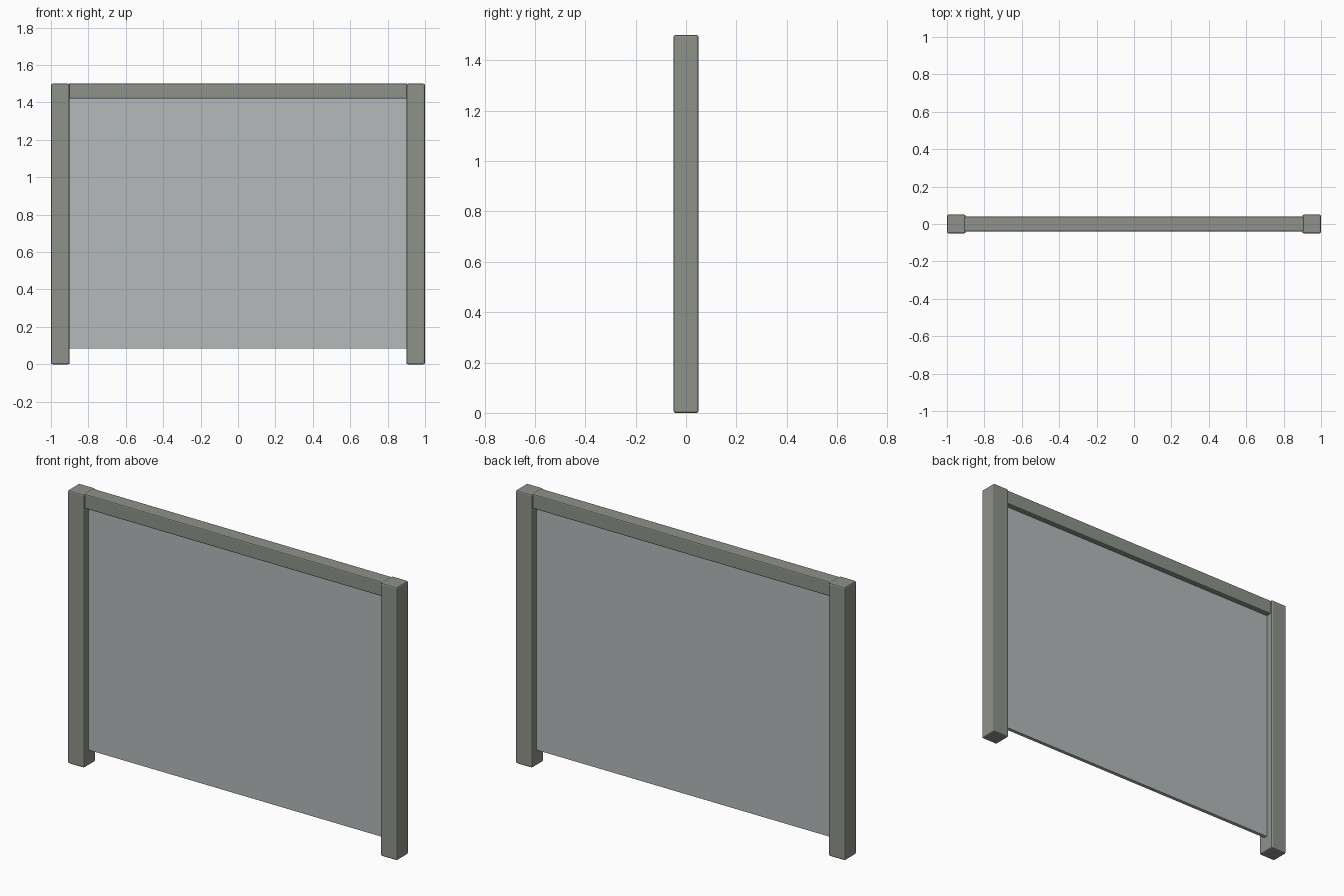
import bpy

if "Cube" in bpy.data.objects:
    bpy.data.objects.remove(bpy.data.objects["Cube"])


def material(name, rgb):
    m = bpy.data.materials.new(name)
    m.diffuse_color = (*rgb, 1)
    m.use_nodes = True
    m.node_tree.nodes["Principled BSDF"].inputs["Base Color"].default_value = m.diffuse_color
    return m


def box(name, x, y, z, mat, bevel=0):
    """Box from (min, max) ranges, with optional softened edges."""
    bpy.ops.mesh.primitive_cube_add(size=1, location=[sum(r) / 2 for r in (x, y, z)])
    ob = bpy.context.object
    ob.name = name
    ob.scale = [r[1] - r[0] for r in (x, y, z)]
    bpy.ops.object.transform_apply(location=False, rotation=False, scale=True)
    ob.data.materials.append(mat)
    if bevel:
        mod = ob.modifiers.new("soft_edges", 'BEVEL')
        mod.width = bevel
        mod.segments = 2
    return ob


frame = material("frame_grey", (0.27, 0.29, 0.255))
sheet = material("panel_grey", (0.46, 0.49, 0.49))

# Upright posts on both sides
for side, x in (("left", (-1, -0.9)), ("right", (0.9, 1))):
    box(side + "_post", x, (-0.05, 0.05), (0, 1.5), frame, 0.008)

# Top rail, slightly slimmer than the posts and let into them
box("top_rail", (-0.91, 0.91), (-0.04, 0.04), (1.42, 1.5), frame, 0.006)

# Thin infill panel, raised off the ground
box("infill_panel", (-0.91, 0.91), (-0.01, 0.01), (0.085, 1.43), sheet)
